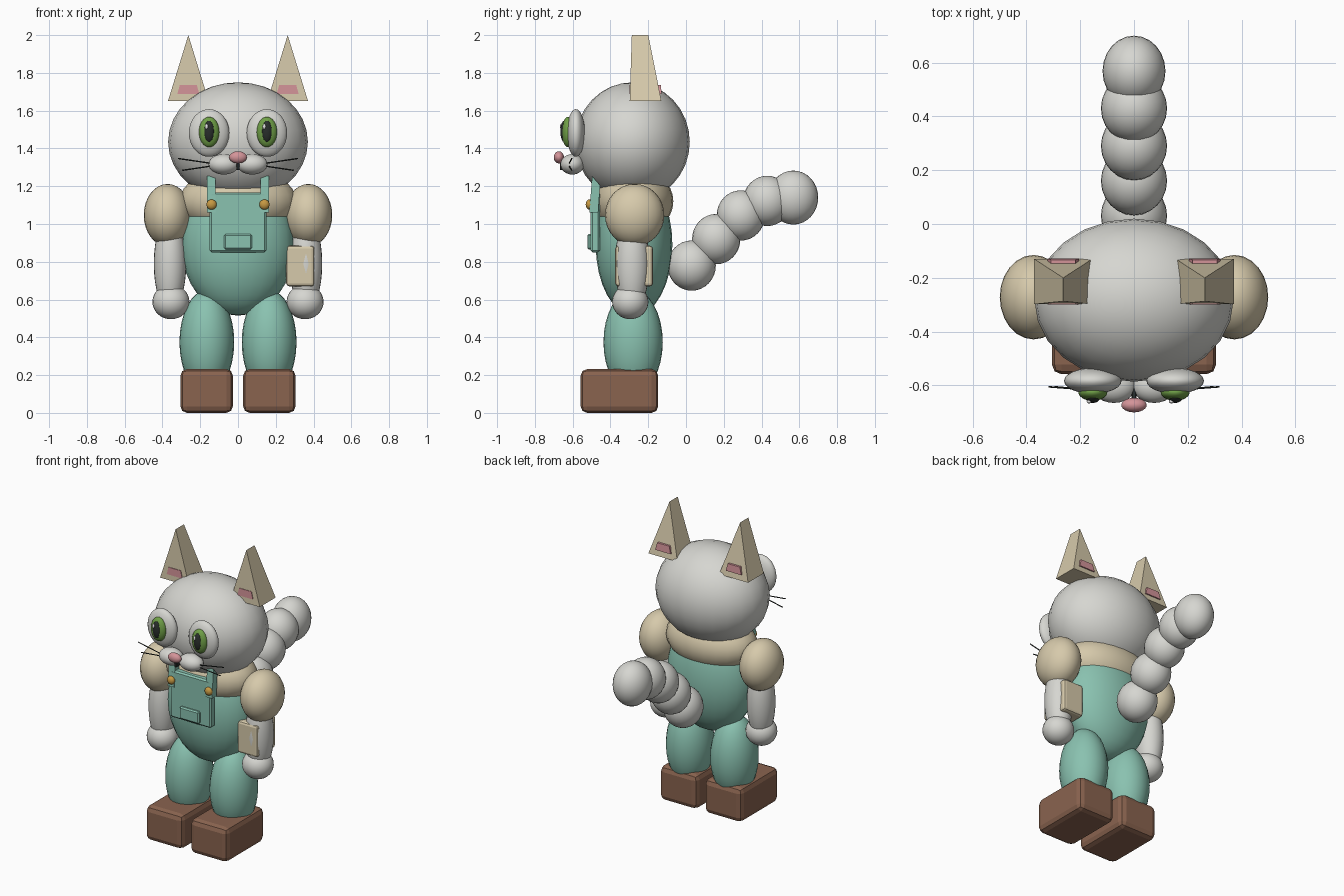
import bpy, bmesh, math
from mathutils import Vector

if "Cube" in bpy.data.objects:
    bpy.data.objects.remove(bpy.data.objects["Cube"])


def material(name, r, g, b):
    m = bpy.data.materials.new(name)
    lin = [c / 12.92 if c <= 0.04045 else ((c + 0.055) / 1.055) ** 2.4 for c in (r, g, b)]
    m.diffuse_color = (*lin, 1)
    m.use_nodes = True
    m.node_tree.nodes["Principled BSDF"].inputs["Base Color"].default_value = m.diffuse_color
    return m


GREY = material("grey_fur", 0.84, 0.84, 0.82)
TAN = material("tan", 0.84, 0.79, 0.67)
TEAL = material("teal_cloth", 0.54, 0.76, 0.69)
BROWN = material("brown_leather", 0.54, 0.39, 0.31)
PINK = material("pink", 0.83, 0.58, 0.60)
GREEN = material("green_iris", 0.44, 0.63, 0.28)
DARK = material("dark", 0.16, 0.18, 0.17)
GOLD = material("gold", 0.78, 0.60, 0.26)
WHITE = material("white", 0.96, 0.96, 0.96)


def finish(name, bm, mat, smooth=False):
    bmesh.ops.recalc_face_normals(bm, faces=bm.faces)
    for f in bm.faces:
        f.smooth = smooth
    me = bpy.data.meshes.new(name)
    bm.to_mesh(me)
    bm.free()
    me.materials.append(mat)
    ob = bpy.data.objects.new(name, me)
    bpy.context.collection.objects.link(ob)
    return ob


def ball(name, centre, radii, mat, seg=24, rings=16):
    bm = bmesh.new()
    bmesh.ops.create_uvsphere(bm, u_segments=seg, v_segments=rings, radius=1)
    for v in bm.verts:
        v.co = Vector(v.co[i] * radii[i] + centre[i] for i in range(3))
    return finish(name, bm, mat, True)


def box(name, lo, hi, mat, bevel=0.0, segments=1):
    bm = bmesh.new()
    bmesh.ops.create_cube(bm, size=1)
    for v in bm.verts:
        v.co = Vector(lo[i] + (v.co[i] + 0.5) * (hi[i] - lo[i]) for i in range(3))
    if bevel:
        bmesh.ops.bevel(bm, geom=bm.edges[:], offset=bevel, segments=segments,
                        profile=0.5, affect='EDGES')
    return finish(name, bm, mat)


def loft(name, ring_a, ring_b, mat):
    """Solid between two matching outlines."""
    bm = bmesh.new()
    a = [bm.verts.new(p) for p in ring_a]
    b = [bm.verts.new(p) for p in ring_b]
    bm.faces.new(a)
    bm.faces.new(b)
    for i in range(len(a)):
        j = (i + 1) % len(a)
        bm.faces.new((a[i], a[j], b[j], b[i]))
    return finish(name, bm, mat)


def rod(name, p, q, radius, mat):
    p, q = Vector(p), Vector(q)
    bm = bmesh.new()
    bmesh.ops.create_cone(bm, cap_ends=True, segments=6, radius1=radius,
                          radius2=radius, depth=(q - p).length)
    rot = (q - p).to_track_quat('Z', 'Y')
    for v in bm.verts:
        v.co = rot @ v.co + (p + q) / 2
    return finish(name, bm, mat)


# Head, shirt collar and trousers body
ball("head", (0, -0.283, 1.435), (0.37, 0.303, 0.315), GREY)
ball("shirt", (0, -0.275, 1.12), (0.31, 0.208, 0.18), TAN)
ball("body", (0, -0.275, 0.89), (0.30, 0.203, 0.375), TEAL)

# Bib and pocket
box("bib", (-0.15, -0.505, 0.85), (0.15, -0.455, 1.168), TEAL, 0.01)
box("pocket", (-0.073, -0.522, 0.865), (0.073, -0.485, 0.947), TEAL, 0.008)

for side, s in (("left", -1), ("right", 1)):
    # Arms
    ball(side + "_sleeve", (s * 0.373, -0.272, 1.047), (0.126, 0.157, 0.165), TAN)
    ball(side + "_forearm", (s * 0.36, -0.285, 0.79), (0.086, 0.092, 0.25), GREY)
    ball(side + "_hand", (s * 0.355, -0.295, 0.588), (0.098, 0.096, 0.092), GREY)

    # Legs and shoes
    ball(side + "_leg", (s * 0.165, -0.28, 0.375), (0.145, 0.157, 0.275), TEAL)
    x0, x1 = sorted((s * 0.027, s * 0.305))
    box(side + "_shoe", (x0, -0.558, 0.0), (x1, -0.147, 0.232), BROWN, 0.035, 2)

    # Ears: wedges with a short top ridge
    ex = s * 0.263
    front = [(ex - 0.108, -0.298, 1.65), (ex + 0.108, -0.298, 1.65), (ex, -0.287, 2.0)]
    back = [(ex - 0.108, -0.13, 1.65), (ex + 0.108, -0.13, 1.65), (ex, -0.2, 2.0)]
    loft(side + "_ear", front, back, TAN)

    # Inner ear strip, showing on both faces
    def strip(y_low, y_high):
        return [(ex - 0.058, y_low, 1.688), (ex + 0.058, y_low, 1.688),
                (ex + 0.045, y_high, 1.737), (ex - 0.045, y_high, 1.737)]
    loft(side + "_inner_ear", strip(-0.300, -0.299), strip(-0.129, -0.133), PINK)

    # Eyes
    ball(side + "_eyeball", (s * 0.153, -0.583, 1.482), (0.107, 0.048, 0.126), GREY)
    ball(side + "_iris", (s * 0.153, -0.625, 1.487), (0.054, 0.032, 0.08), GREEN)
    ball(side + "_pupil", (s * 0.153, -0.644, 1.49), (0.028, 0.021, 0.057), DARK)
    ball(side + "_eye_glint", (s * 0.153 - 0.014, -0.66, 1.516),
         (0.009, 0.007, 0.015), WHITE, 12, 8)

    # Muzzle and whiskers
    ball(side + "_cheek", (s * 0.075, -0.602, 1.316), (0.081, 0.063, 0.054), GREY)
    for n, (x, z) in enumerate(((0.318, 1.347), (0.295, 1.284))):
        rod(f"{side}_whisker_{n + 1}", (s * 0.12, -0.62, 1.318 - n * 0.008),
            (s * x, -0.605, z), 0.0035, DARK)

    # Overall straps with slanted tops, and buttons
    xa, xb = s * 0.118, s * 0.165
    prof = [(-0.512, 1.06), (-0.465, 1.06), (-0.455, 1.205), (-0.497, 1.253)]
    loft(side + "_strap", [(xa, y, z) for y, z in prof],
         [(xb, y, z) for y, z in prof], TEAL)
    ball(side + "_button", (s * 0.14, -0.512, 1.103), (0.027, 0.019, 0.027), GOLD, 16, 10)

# Nose and mouth
ball("nose", (0, -0.673, 1.353), (0.047, 0.027, 0.032), PINK)
box("mouth", (-0.009, -0.668, 1.285), (0.009, -0.60, 1.335), DARK, 0.004)

# Patch wrapped round one forearm
box("arm_patch", (0.255, -0.375, 0.67), (0.405, -0.175, 0.885), TAN, 0.016, 2)

# Tail: overlapping balls rising to the back
tail = [(0.03, 0.78), (0.16, 0.92), (0.29, 1.045), (0.43, 1.122)]
for n, (y, z) in enumerate(tail):
    ball(f"tail_{n + 1}", (0, y, z), (0.123, 0.128, 0.133), GREY)
ball("tail_tip", (0, 0.568, 1.14), (0.117, 0.132, 0.143), GREY)
